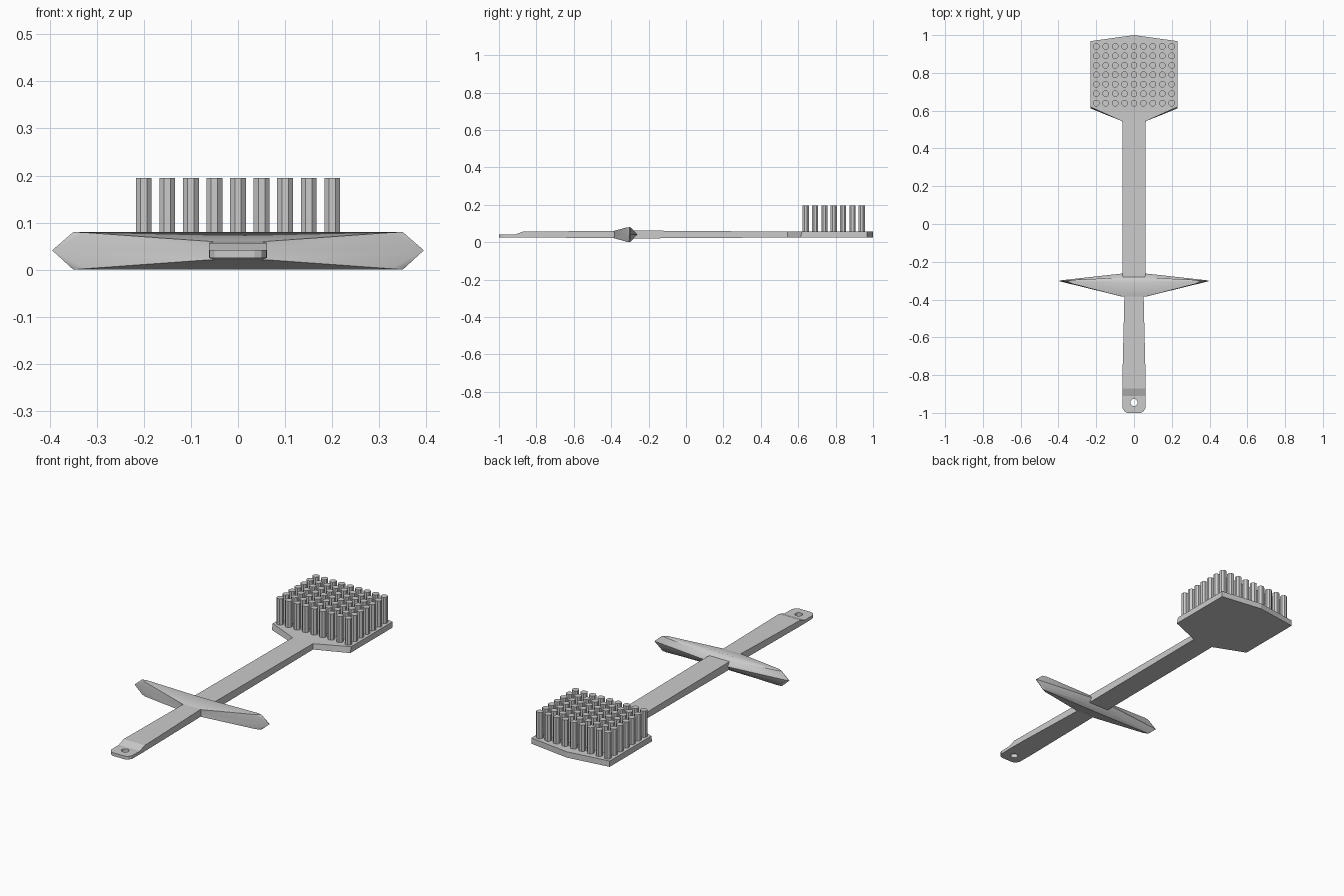
import bpy, bmesh
from math import radians
from mathutils import Matrix

if "Cube" in bpy.data.objects:
    bpy.data.objects.remove(bpy.data.objects["Cube"])


def make_object(name, bm):
    bmesh.ops.recalc_face_normals(bm, faces=bm.faces[:])
    mesh = bpy.data.meshes.new(name)
    bm.to_mesh(mesh)
    bm.free()
    obj = bpy.data.objects.new(name, mesh)
    bpy.context.collection.objects.link(obj)
    return obj


def bridge(bm, a, b):
    n = len(a)
    for i in range(n):
        j = (i + 1) % n
        bm.faces.new((a[i], a[j], b[j], b[i]))


# Handle: rectangular sections (y, half width, bottom, top)
stations = [(-1.0, 0.035, 0.025, 0.042), (-0.993, 0.050, 0.025, 0.042),
            (-0.975, 0.061, 0.025, 0.042), (-0.91, 0.062, 0.025, 0.042),
            (-0.87, 0.062, 0.025, 0.057), (-0.80, 0.061, 0.025, 0.057),
            (-0.385, 0.051, 0.021, 0.060), (-0.27, 0.060, 0.020, 0.062),
            (0.55, 0.060, 0.025, 0.056)]
bm = bmesh.new()
rings = [[bm.verts.new(p) for p in ((-w, y, z0), (w, y, z0), (w, y, z1), (-w, y, z1))]
         for y, w, z0, z1 in stations]
for a, b in zip(rings, rings[1:]):
    bridge(bm, a, b)
bm.faces.new(rings[0])
bm.faces.new(rings[-1])
handle = make_object("handle", bm)

# Hanging hole
bm = bmesh.new()
bmesh.ops.create_cone(bm, cap_ends=True, segments=16, radius1=0.019, radius2=0.019,
                      depth=0.2, matrix=Matrix.Translation((0, -0.945, 0.03)))
cutter = make_object("hole_cutter", bm)
cutter.hide_render = True
cutter.hide_viewport = True
cut = handle.modifiers.new("hanging_hole", 'BOOLEAN')
cut.operation = 'DIFFERENCE'
cut.solver = 'EXACT'
cut.object = cutter

# Cross guard: a ridged section at the handle tapering to pointed tips
inner = [(-0.385, 0.060), (-0.306, 0.080), (-0.283, 0.066), (-0.262, 0.041),
         (-0.283, 0.016), (-0.306, 0.0), (-0.385, 0.021), (-0.382, 0.041)]
tip = [(0.325, -0.317, 0.079), (0.350, -0.303, 0.080), (0.325, -0.296, 0.079),
       (0.395, -0.299, 0.041), (0.325, -0.296, 0.002), (0.350, -0.303, 0.0),
       (0.325, -0.317, 0.002), (0.395, -0.303, 0.041)]
bm = bmesh.new()
middle = []
for s in (-1, 1):
    a = [bm.verts.new((s * 0.06, y, z)) for y, z in inner]
    b = [bm.verts.new((s * x, y, z)) for x, y, z in tip]
    bridge(bm, a, b)
    for f in ((7, 0, 1), (7, 1, 3), (1, 2, 3), (3, 4, 5), (3, 5, 7), (5, 6, 7)):
        bm.faces.new([b[i] for i in f])
    middle.append(a)
bridge(bm, *middle)
guard = make_object("cross_guard", bm)
bpy.context.view_layer.objects.active = guard
guard.select_set(True)
bpy.ops.object.shade_smooth_by_angle(angle=radians(40))

# Brush head: pointed plate with sloping shoulders
outline = [(-0.06, 0.543), (0.06, 0.543), (0.23, 0.62), (0.23, 0.968),
           (0, 1.0), (-0.23, 0.968), (-0.23, 0.62)]
bm = bmesh.new()
low = [bm.verts.new((x, y - (0.008 if abs(y - 0.62) < 0.01 else 0), 0.025)) for x, y in outline]
high = [bm.verts.new((x, y, 0.056)) for x, y in outline]
bridge(bm, low, high)
bm.faces.new(low)
bm.faces.new(high)
make_object("brush_head", bm)

# Bristles: 9 by 7 grid of eight-sided pegs
bm = bmesh.new()
turn = Matrix.Rotation(radians(22.5), 4, 'Z')
for i in range(9):
    for j in range(7):
        place = Matrix.Translation((-0.2 + 0.05 * i, 0.64 + 0.05 * j, 0.1225))
        bmesh.ops.create_cone(bm, cap_ends=True, segments=8, radius1=0.018, radius2=0.018,
                              depth=0.145, matrix=place @ turn)
make_object("bristles", bm)
